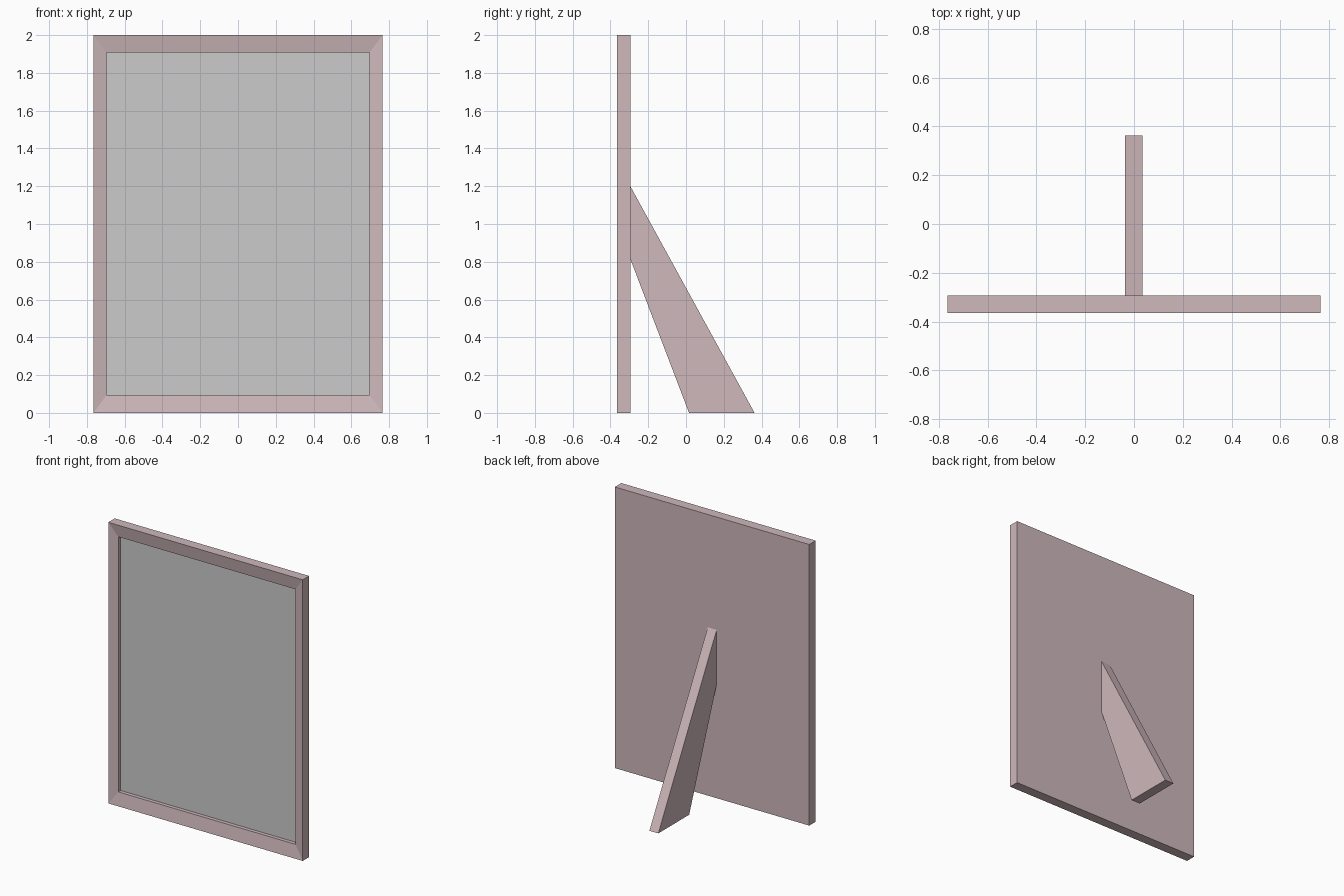
import bpy, bmesh

if "Cube" in bpy.data.objects:
    bpy.data.objects.remove(bpy.data.objects["Cube"])

FRONT, BACK = -0.365, -0.293

wood = bpy.data.materials.new("pale_pink_wood")
wood.diffuse_color = (0.62, 0.48, 0.50, 1)
wood.use_nodes = True
wood.node_tree.nodes["Principled BSDF"].inputs["Base Color"].default_value = wood.diffuse_color


def finish(name, bm, mat=None):
    bmesh.ops.recalc_face_normals(bm, faces=bm.faces)
    mesh = bpy.data.meshes.new(name)
    bm.to_mesh(mesh)
    bm.free()
    obj = bpy.data.objects.new(name, mesh)
    bpy.context.collection.objects.link(obj)
    if mat:
        mesh.materials.append(mat)
    return obj


def rect(bm, half_width, z0, z1, y):
    corners = [(-half_width, z0), (half_width, z0), (half_width, z1), (-half_width, z1)]
    return [bm.verts.new((x, y, z)) for x, z in corners]


OUTER = (0.765, 0.0, 2.0)
INNER = (0.697, 0.094, 1.909)
SLOPE_Y, PANEL_Y = FRONT + 0.015, FRONT + 0.042

# Frame: closed back, straight edges, inward-sloping mitred face, recess wall
bm = bmesh.new()
rings = [rect(bm, *OUTER, BACK), rect(bm, *OUTER, FRONT),
         rect(bm, *INNER, SLOPE_Y), rect(bm, *INNER, PANEL_Y)]
bm.faces.new(rings[0])
for a, b in zip(rings, rings[1:]):
    for i in range(4):
        j = (i + 1) % 4
        bm.faces.new((a[i], a[j], b[j], b[i]))
finish("frame", bm, wood)

# Picture panel: front-facing sheet filling the recess
bm = bmesh.new()
bm.faces.new(rect(bm, *INNER, PANEL_Y))
finish("picture_panel", bm)

# Stand: side profile extruded across x
bm = bmesh.new()
profile = [(BACK, 1.197), (BACK, 0.81), (0.016, 0.0), (0.363, 0.0)]
side = bm.faces.new([bm.verts.new((-0.036, y, z)) for y, z in profile])
ext = bmesh.ops.extrude_face_region(bm, geom=[side])
moved = [v for v in ext["geom"] if isinstance(v, bmesh.types.BMVert)]
bmesh.ops.translate(bm, verts=moved, vec=(0.07, 0, 0))
finish("rear_stand", bm, wood)
